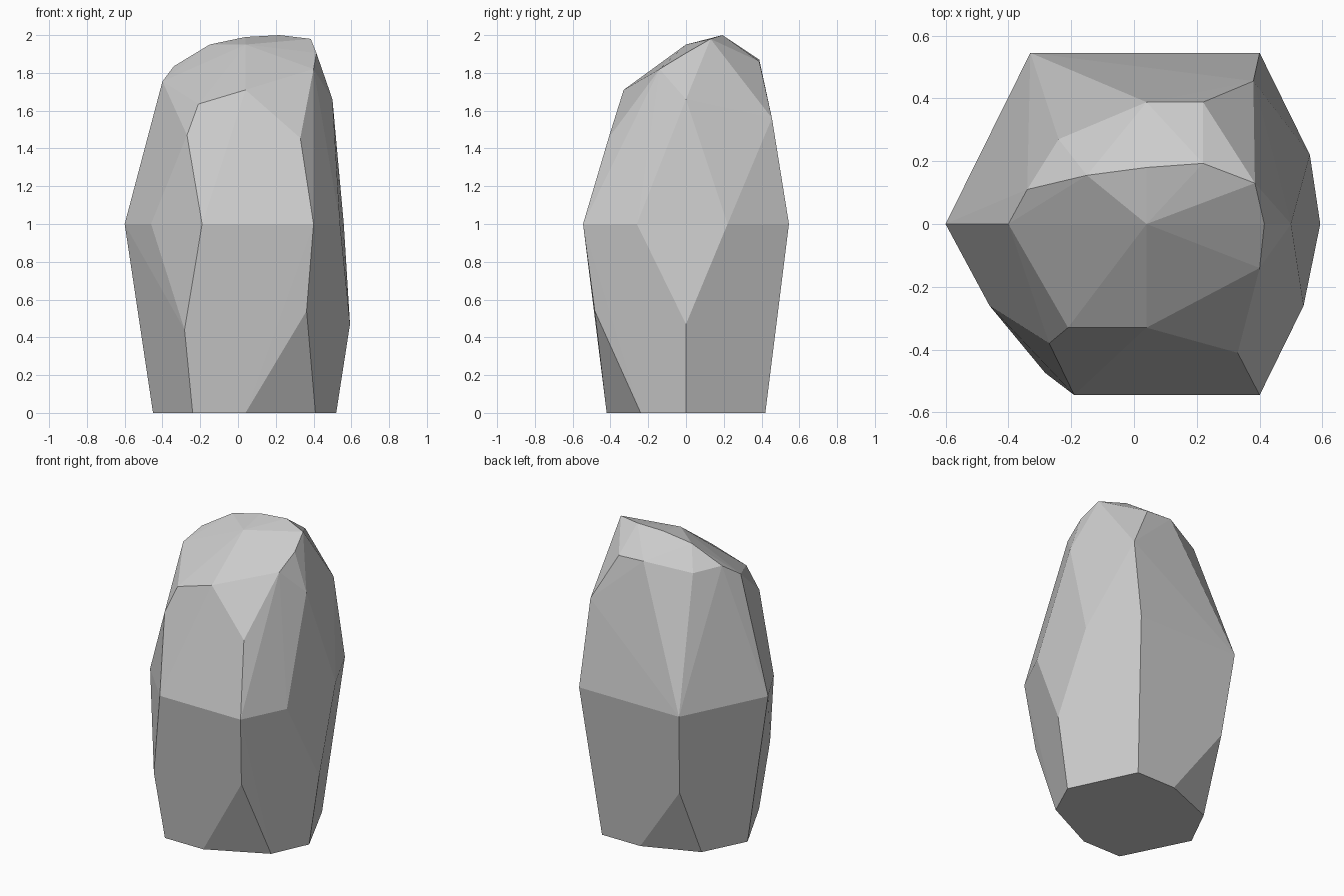
import bpy, bmesh

if "Cube" in bpy.data.objects:
    bpy.data.objects.remove(bpy.data.objects["Cube"])

# Faceted boulder: convex shell stretched over a few cross-section rings

# Flat base ring and waist ring (x, y), each at a constant height
base = [(-.45, 0), (-.24, -.42), (.04, -.42), (.41, -.24),
        (.52, 0), (.32, .42), (.04, .42), (-.31, .28)]
waist = [(-.6, 0), (-.46, -.26), (-.19, -.545), (.4, -.545),
         (.54, -.26), (.56, .22), (.4, .545), (-.33, .545)]

# Tips of the chipped corners below and above the waist
chips = [(.363, -.483, .54), (-.283, -.474, .44), (-.285, .475, .46), (.593, 0, .47),
         (.33, -.41, 1.455), (-.27, -.38, 1.47), (.5, 0, 1.66), (.38, .455, 1.56)]

# Shoulder facets and sloping crown
crown = [(-.21, -.33, 1.635), (.04, -.33, 1.71), (.4, -.14, 1.82), (.415, 0, 1.905),
         (-.4, 0, 1.755), (-.34, .11, 1.835), (-.24, .27, 1.82),
         (.04, .388, 1.87), (.22, .388, 1.86),
         (-.15, .155, 1.95), (.04, .18, 1.99), (.22, .193, 2.0),
         (.385, .13, 1.98), (.04, 0, 1.95)]

points = [(x, y, 0) for x, y in base] + [(x, y, 1) for x, y in waist] + chips + crown

bm = bmesh.new()
for p in points:
    bm.verts.new(p)
res = bmesh.ops.convex_hull(bm, input=bm.verts[:])
loose = [v for v in bm.verts if not v.link_faces]
bmesh.ops.delete(bm, geom=loose, context='VERTS')
bmesh.ops.dissolve_limit(bm, angle_limit=0.03, verts=bm.verts[:], edges=bm.edges[:])
bmesh.ops.recalc_face_normals(bm, faces=bm.faces[:])

mesh = bpy.data.meshes.new("boulder")
bm.to_mesh(mesh)
bm.free()
boulder = bpy.data.objects.new("boulder", mesh)
bpy.context.collection.objects.link(boulder)
